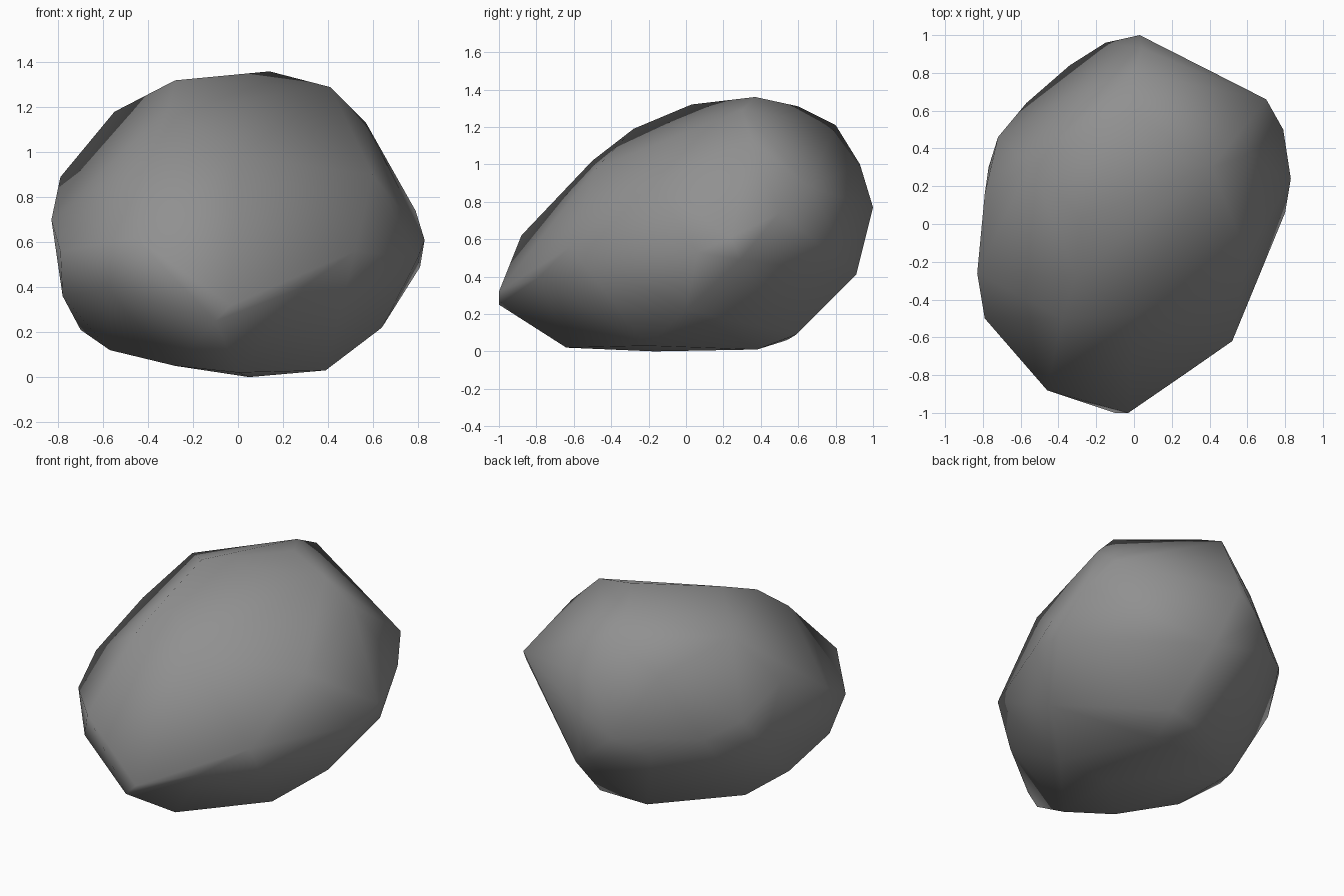
import bpy
import bmesh
from mathutils import Vector

# Remove the default cube if present
default_cube = bpy.data.objects.get("Cube")
if default_cube:
    bpy.data.objects.remove(default_cube, do_unlink=True)


def make_material(name, level):
    """Plain matte grey material."""
    material = bpy.data.materials.new(name)
    material.use_nodes = True
    colour = (level, level, level, 1.0)
    material.diffuse_color = colour
    shader = material.node_tree.nodes["Principled BSDF"]
    shader.inputs["Base Color"].default_value = colour
    shader.inputs["Roughness"].default_value = 0.9
    return material


def make_hull(name, corner_groups, material):
    """Wrap a convex skin around the corner points and smooth its shading."""
    bm = bmesh.new()
    for corners in corner_groups:
        for corner in corners:
            bm.verts.new(Vector(corner))
    bmesh.ops.convex_hull(bm, input=bm.verts)
    # Discard any corner that ended up inside the skin
    loose = [v for v in bm.verts if not v.link_faces]
    bmesh.ops.delete(bm, geom=loose, context="VERTS")
    bmesh.ops.recalc_face_normals(bm, faces=bm.faces)
    for face in bm.faces:
        face.smooth = True

    mesh = bpy.data.meshes.new(name)
    bm.to_mesh(mesh)
    bm.free()
    mesh.materials.append(material)
    boulder = bpy.data.objects.new(name, mesh)
    bpy.context.collection.objects.link(boulder)
    return boulder


# Underside, resting on the ground
base_corners = [
    (.05, -.17, 0), (0, -.64, .02), (.39, -.21, .03), (.15, .38, .01),
    (-.28, -.51, .05), (-.57, -.27, .12), (-.57, .21, .12),
    (-.1, .54, .06), (.2, .59, .09),
]

# Lower flanks and the pointed nose
lower_corners = [
    (-.1, -1, .25), (-.03, -1, .32), (.29, -.78, .4), (.64, 0, .22),
    (-.7, -.05, .21), (-.78, -.35, .36), (-.59, -.72, .39),
    (.15, .91, .41), (.81, .29, .49),
]

# Widest belt around the middle
belt_corners = [
    (.52, -.62, .56), (.8, .06, .53), (.83, .24, .61), (.79, .5, .74),
    (.7, .66, .88), (.03, 1, .77), (-.15, .96, .66), (-.34, .84, .56),
    (-.57, .64, .64), (-.72, .46, .73), (-.77, .3, .53),
    (-.83, -.26, .7), (-.79, -.5, .56), (-.46, -.88, .62),
]

# Shoulders and crown
crown_corners = [
    (.6, -.17, .9), (-.79, .16, .89), (-.38, -.5, 1.02), (0, -.48, .98),
    (.04, .93, 1), (-.3, .7, 1), (.57, .35, 1.13), (-.55, .32, 1.18),
    (-.31, -.28, 1.19), (0, .8, 1.21), (.41, .3, 1.29),
    (0, .6, 1.31), (-.28, .03, 1.32), (.14, .37, 1.36),
]

stone_grey = make_material("stone grey", 0.28)
make_hull(
    "boulder",
    [base_corners, lower_corners, belt_corners, crown_corners],
    stone_grey,
)
